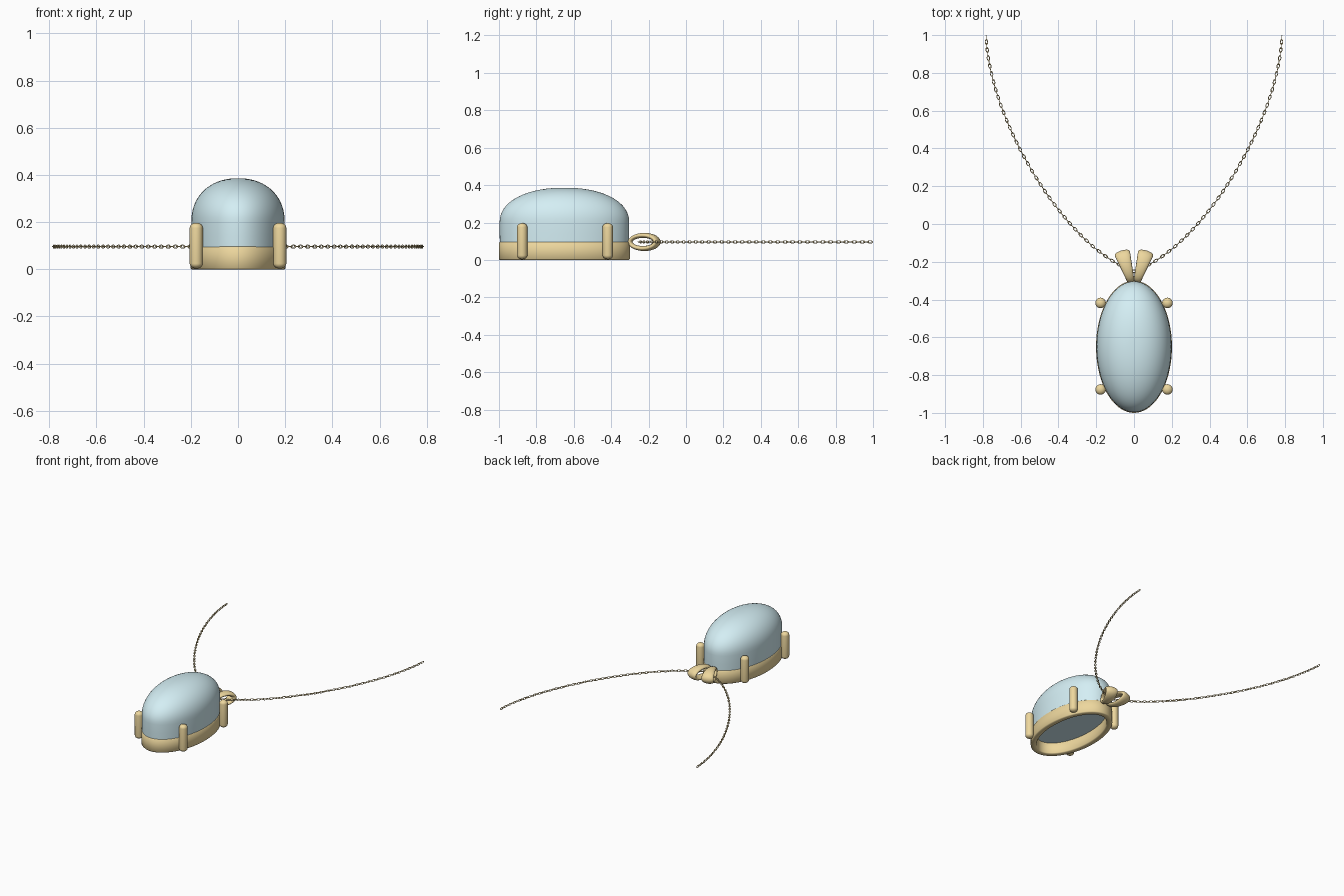
import bpy, bmesh, math
from mathutils import Vector, Matrix

if "Cube" in bpy.data.objects:
    bpy.data.objects.remove(bpy.data.objects["Cube"])

CY = -0.65            # centre of the setting along y
RX, RY = 0.2, 0.35    # oval radii
CHAIN_Z = 0.096


def material(name, color):
    m = bpy.data.materials.new(name)
    m.diffuse_color = color
    m.use_nodes = True
    m.node_tree.nodes["Principled BSDF"].inputs["Base Color"].default_value = m.diffuse_color
    return m


GOLD = material("gold", (0.85, 0.68, 0.34, 1))
BLUE = material("pale_blue", (0.66, 0.86, 0.91, 1))


def make_object(name, bm, mat, angle=40):
    bmesh.ops.recalc_face_normals(bm, faces=bm.faces)
    me = bpy.data.meshes.new(name)
    bm.to_mesh(me)
    bm.free()
    me.materials.append(mat)
    ob = bpy.data.objects.new(name, me)
    bpy.context.collection.objects.link(ob)
    bpy.ops.object.select_all(action='DESELECT')
    ob.select_set(True)
    bpy.context.view_layer.objects.active = ob
    bpy.ops.object.shade_smooth_by_angle(angle=math.radians(angle))
    return ob


def skin(bm, rings, loop=False, caps=False):
    """Join rings of points with quads."""
    vs = [[bm.verts.new(p) for p in r] for r in rings]
    n = len(vs[0])
    for i in range(len(vs) if loop else len(vs) - 1):
        a, b = vs[i], vs[(i + 1) % len(vs)]
        for j in range(n):
            k = (j + 1) % n
            bm.faces.new((a[j], a[k], b[k], b[j]))
    if caps:
        bm.faces.new(vs[0])
        bm.faces.new(vs[-1])


def oval(rx, ry, z, n=72):
    return [(rx * math.cos(2 * math.pi * i / n),
             CY + ry * math.sin(2 * math.pi * i / n), z) for i in range(n)]


# Domed stone with flat underside
bm = bmesh.new()
profile = [(0.985, 0.08), (0.99, 0.14)]
for i in range(17):
    a = math.radians(i * 86 / 16)
    profile.append((0.99 * math.cos(a) ** 0.92, 0.2 + 0.186 * math.sin(a) ** 0.92))
skin(bm, [oval(RX * s, RY * s, z) for s, z in profile], caps=True)
make_object("stone", bm, BLUE)

# Oval bezel ring with softened edges
bm = bmesh.new()
b = 0.005
section = [(0, b), (0, 0.096 - b), (b, 0.096), (0.04 - b, 0.096),
           (0.04, 0.096 - b), (0.04, b), (0.04 - b, 0), (b, 0)]
skin(bm, [oval(RX + 0.001 - d, RY - d, z) for d, z in section], loop=True)
make_object("bezel", bm, GOLD, 50)

# Four prongs with rounded ends
for name, sx, sy in (("prong_front_left", -1, -1), ("prong_front_right", 1, -1),
                     ("prong_back_left", -1, 1), ("prong_back_right", 1, 1)):
    bm = bmesh.new()
    r, z0, z1, e = 0.028, 0.003, 0.197, 0.022
    rings = []
    for i in range(12):
        top = i > 5
        a = math.radians((i - 6) * 16 if top else 80 - i * 16)
        rr = r * math.cos(a)
        z = z1 - e + e * math.sin(a) if top else z0 + e - e * math.sin(a)
        rings.append([(0.177 * sx + rr * math.cos(t * math.pi / 12),
                       CY + 0.003 + 0.229 * sy + rr * math.sin(t * math.pi / 12), z)
                      for t in range(24)])
    skin(bm, rings, caps=True)
    make_object(name, bm, GOLD)

# Two flared bail loops in a V
for name, s in (("bail_left", -1), ("bail_right", 1)):
    bm = bmesh.new()
    p0, p1 = Vector((0.018 * s, -0.298, 0)), Vector((0.062 * s, -0.155, 0))
    c = (p0 + p1) / 2 + Vector((0, 0, CHAIN_Z))
    d = (p1 - p0).normalized()
    side = Vector((-d.y, d.x, 0))
    L, H = (p1 - p0).length / 2, 0.035
    rings = []
    for i in range(40):
        a = 2 * math.pi * i / 40
        n = (d * (math.cos(a) / L) + Vector((0, 0, math.sin(a) / H))).normalized()
        pos = c + d * (L * math.cos(a)) + Vector((0, 0, H * math.sin(a)))
        w = 0.031 + 0.011 * math.cos(a)
        th = 0.0135 + 0.002 * math.cos(a)
        rings.append([pos + side * (w * math.cos(t * math.pi / 8))
                      + n * (th * math.sin(t * math.pi / 8)) for t in range(16)])
    skin(bm, rings, loop=True)
    make_object(name, bm, GOLD, 60)

# Chain path: half curve, sampled evenly and mirrored
ctrl = [Vector(p) for p in ((0, -0.25, CHAIN_Z), (0.36, -0.13, CHAIN_Z),
                            (0.77, 0.55, CHAIN_Z), (0.783, 1.0, CHAIN_Z))]


def bez(t):
    u = 1 - t
    return ctrl[0]*u**3 + ctrl[1]*3*u*u*t + ctrl[2]*3*u*t*t + ctrl[3]*t**3


pts = [bez(i / 600) for i in range(601)]
dist = [0]
for a, q in zip(pts, pts[1:]):
    dist.append(dist[-1] + (q - a).length)
HALF_LEN, HALF_W, WIRE = 0.0135, 0.0065, 0.0022
usable = dist[-1] - HALF_LEN - WIRE
count = round(usable / 0.0215)


def add_link(bm, pos, tan, flat):
    """Oval wire link lying flat or on edge."""
    up = Vector((0, 0, 1))
    side = up.cross(tan)
    w, v = (side, up) if flat else (up, side)
    rings = []
    for i in range(16):
        a = 2 * math.pi * i / 16
        p = pos + tan * (HALF_LEN * math.cos(a)) + w * (HALF_W * math.sin(a))
        n = (tan * (math.cos(a) / HALF_LEN) + w * (math.sin(a) / HALF_W)).normalized()
        rings.append([p + n * (WIRE * math.cos(t * math.pi / 3))
                      + v * (WIRE * math.sin(t * math.pi / 3)) for t in range(6)])
    skin(bm, rings, loop=True)


bm = bmesh.new()
for i in range(count + 1):
    target = usable * i / count
    k = min(range(1, 600), key=lambda j: abs(dist[j] - target)) if i else 0
    tan = (pts[k + 1] - pts[k]).normalized()
    if i == 0:
        add_link(bm, pts[0], Vector((1, 0, 0)), True)
        continue
    for s in (-1, 1):
        add_link(bm, Vector((pts[k].x * s, pts[k].y, CHAIN_Z)),
                 Vector((tan.x * s, tan.y, 0)), i % 2 == 0)
make_object("chain", bm, GOLD, 70)
